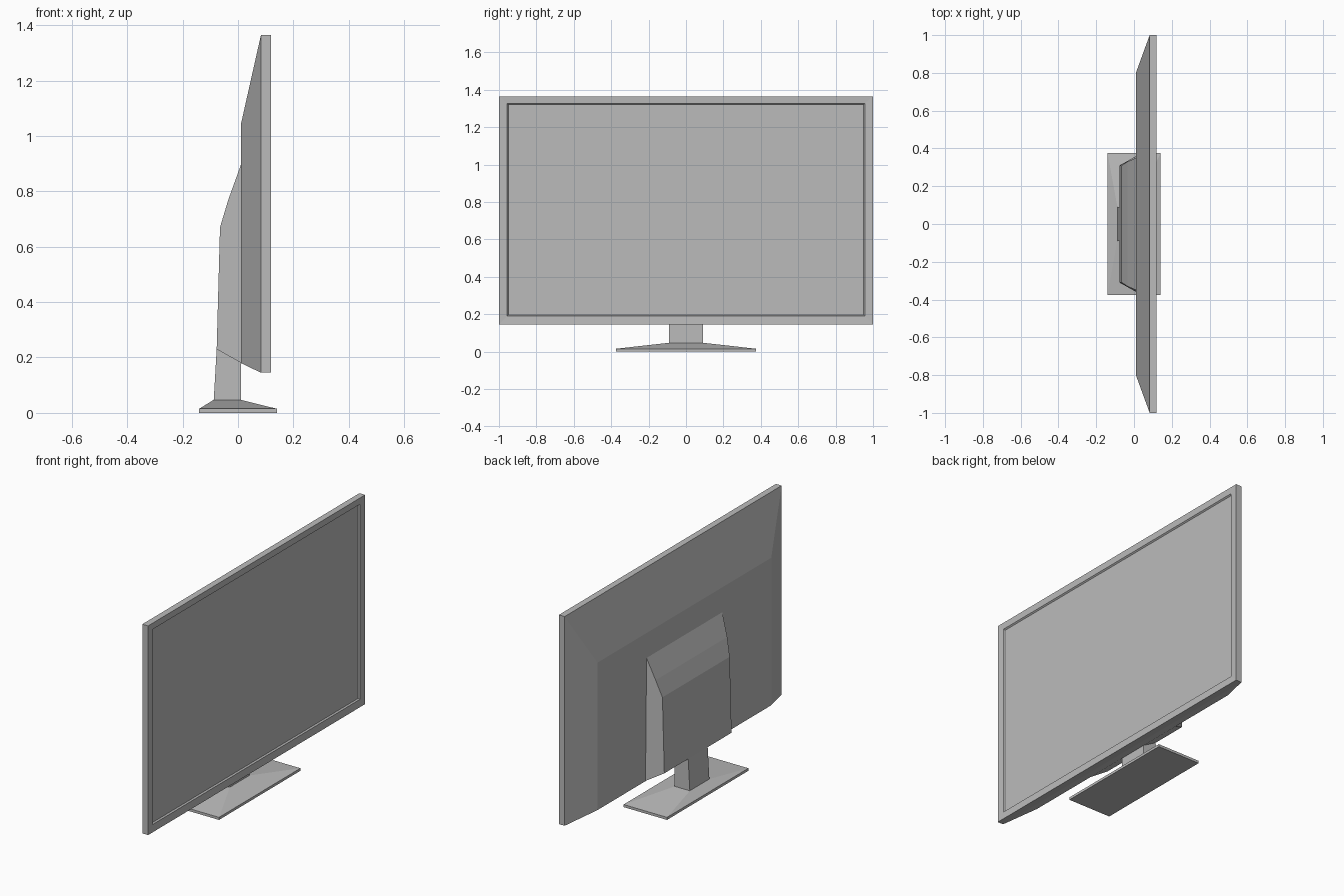
import bpy, bmesh

if "Cube" in bpy.data.objects:
    bpy.data.objects.remove(bpy.data.objects["Cube"])

# one plain grey for the whole model
grey = bpy.data.materials.new("plain_grey")
grey.diffuse_color = (0.5, 0.5, 0.5, 1)
grey.use_nodes = True
grey.node_tree.nodes["Principled BSDF"].inputs["Base Color"].default_value = grey.diffuse_color


def loft(name, rings):
    """Skin a list of equal-length point rings and cap both ends."""
    bm = bmesh.new()
    loops = [[bm.verts.new(p) for p in ring] for ring in rings]
    n = len(loops[0])
    for a, b in zip(loops, loops[1:]):
        for i in range(n):
            j = (i + 1) % n
            bm.faces.new((a[i], a[j], b[j], b[i]))
    bm.faces.new(loops[0])
    bm.faces.new(loops[-1])
    bmesh.ops.recalc_face_normals(bm, faces=bm.faces)
    mesh = bpy.data.meshes.new(name)
    bm.to_mesh(mesh)
    bm.free()
    mesh.materials.append(grey)
    ob = bpy.data.objects.new(name, mesh)
    bpy.context.collection.objects.link(ob)
    return ob


def upright(x, half_y, z0, z1):
    """Rectangle in a plane of constant x."""
    return [(x, -half_y, z0), (x, half_y, z0), (x, half_y, z1), (x, -half_y, z1)]


def flat(x0, x1, half_y, z0, z1=None):
    """Rectangle seen from above; z0 at the x0 edge, z1 at the x1 edge."""
    z1 = z0 if z1 is None else z1
    return [(x0, -half_y, z0), (x1, -half_y, z1), (x1, half_y, z1), (x0, half_y, z0)]


# display: tapered back shell, bezel and recessed screen
loft("display_panel", [
    upright(0.01, 0.80, 0.18, 1.04),
    upright(0.083, 1.0, 0.145, 1.365),
    upright(0.12, 1.0, 0.145, 1.365),
    upright(0.118, 0.956, 0.189, 1.327),
    upright(0.11, 0.95, 0.195, 1.321),
])

# rear housing: side profile (x, z, half width) mirrored across y
profile = [(0.012, 0.18, 0.36), (-0.077, 0.23, 0.31), (-0.065, 0.67, 0.31),
           (-0.035, 0.77, 0.33), (0.012, 0.90, 0.35)]
loft("rear_housing", [[(x, s * w, z) for x, z, w in profile] for s in (-1, 1)])

# neck between foot and housing
loft("stand_neck", [
    flat(-0.088, 0.01, 0.09, 0.04),
    flat(-0.077, 0.01, 0.09, 0.23, 0.185),
])

# foot: thin slab with sloping top
loft("stand_foot", [
    flat(-0.14, 0.14, 0.375, 0.0),
    flat(-0.14, 0.14, 0.375, 0.015),
    flat(-0.088, 0.01, 0.09, 0.047),
])
